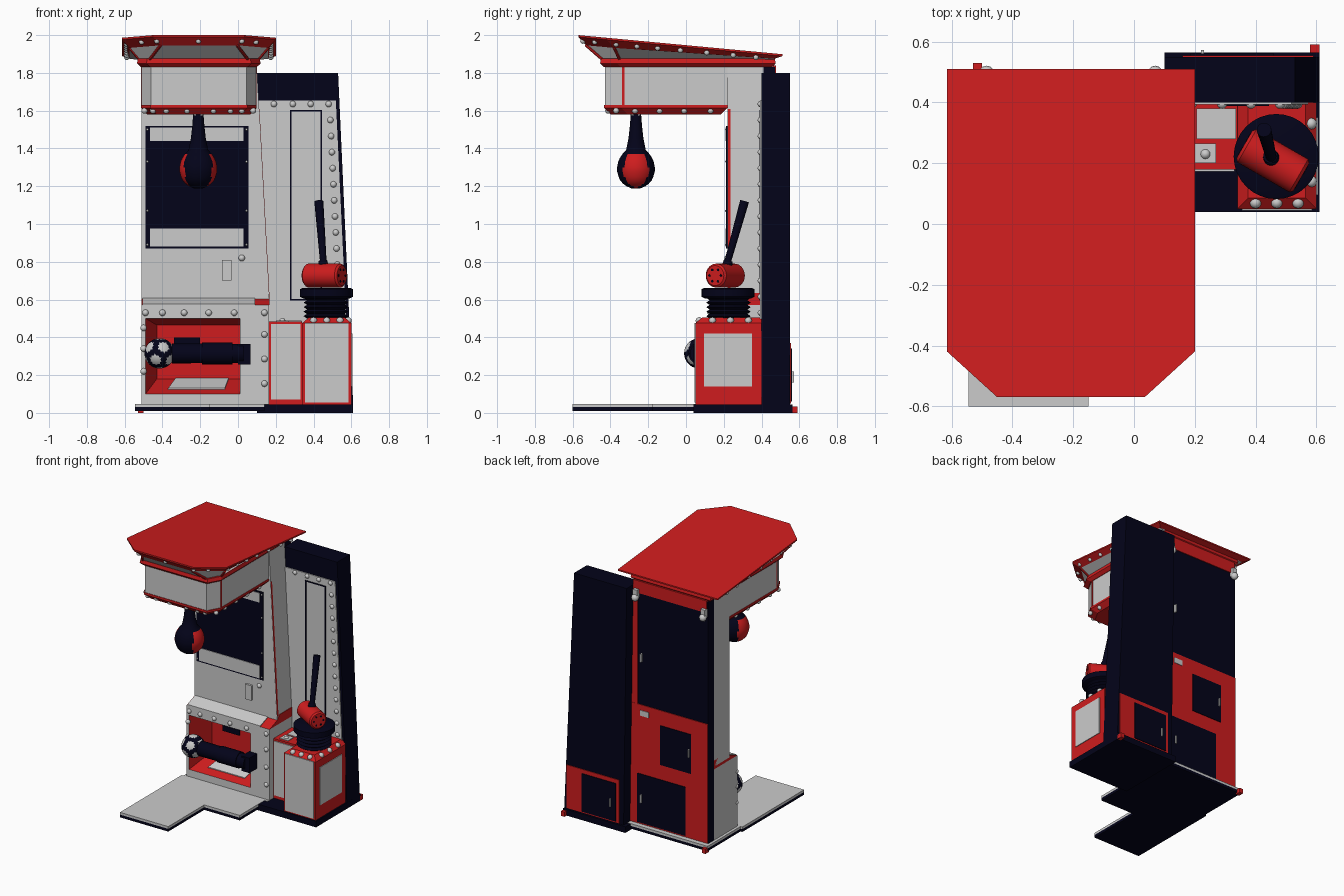
import bpy, bmesh, math
from mathutils import Vector, Matrix

cube = bpy.data.objects.get("Cube")
if cube:
    bpy.data.objects.remove(cube, do_unlink=True)


def material(name, r, g, b):
    m = bpy.data.materials.new(name)
    m.use_nodes = True
    m.diffuse_color = (r, g, b, 1)
    m.node_tree.nodes["Principled BSDF"].inputs["Base Color"].default_value = (r, g, b, 1)
    return m


MATS = [material("grey panel", .6, .6, .6), material("red paint", .62, .012, .013),
        material("navy paint", .001, .001, .01), material("light metal", .6, .6, .6)]
GREY, RED, NAVY, METAL = range(4)


def finish(name, bm, smooth=False):
    bmesh.ops.recalc_face_normals(bm, faces=bm.faces)
    mesh = bpy.data.meshes.new(name)
    bm.to_mesh(mesh)
    bm.free()
    for m in MATS:
        mesh.materials.append(m)
    ob = bpy.data.objects.new(name, mesh)
    bpy.context.collection.objects.link(ob)
    if smooth:
        bpy.ops.object.select_all(action='DESELECT')
        ob.select_set(True)
        bpy.context.view_layer.objects.active = ob
        bpy.ops.object.shade_smooth_by_angle(angle=math.radians(40))
    return ob


def loft(name, rings, mats, smooth=False):
    """Skin a list of rings; mats = start cap, each band, end cap (or one colour)."""
    if isinstance(mats, int):
        mats = [mats] * (len(rings) + 1)
    bm = bmesh.new()
    vs = [[bm.verts.new(p) for p in ring] for ring in rings]
    bm.faces.new(vs[0]).material_index = mats[0]
    bm.faces.new(vs[-1]).material_index = mats[-1]
    n = len(vs[0])
    for k, (a, b) in enumerate(zip(vs, vs[1:])):
        for i in range(n):
            j = (i + 1) % n
            bm.faces.new((a[i], a[j], b[j], b[i])).material_index = mats[k + 1]
    return finish(name, bm, smooth)


def prism(name, pts, axis, lo, hi, mat):
    def ring(h):
        return [p[:axis] + (h,) + p[axis:] for p in pts]
    return loft(name, [ring(lo), ring(hi)], mat)


def box(name, xs, ys, zs, mat):
    (a, b), (c, d) = xs, ys
    return prism(name, [(a, c), (b, c), (b, d), (a, d)], 2, *zs, mat)


def rect(x0, x1, z0, z1, y):
    return [(x0, y, z0), (x1, y, z0), (x1, y, z1), (x0, y, z1)]


def lathe(name, cx, cy, profile, mat, n=24):
    rings = [[(cx + r * math.cos(t * math.tau / n), cy + r * math.sin(t * math.tau / n), z)
              for t in range(n)] for r, z in profile]
    return loft(name, rings, mat, True)


def tube(name, p, q, r0, r1, mat, n=20):
    p, q = Vector(p), Vector(q)
    rot = (q - p).to_track_quat('Z', 'Y')
    rings = [[tuple(c + rot @ Vector((r * math.cos(t * math.tau / n), r * math.sin(t * math.tau / n), 0)))
              for t in range(n)] for c, r in ((p, r0), (q, r1))]
    return loft(name, rings, mat, True)


def bolts(name, points, r=.017):
    bm = bmesh.new()
    for p in points:
        bmesh.ops.create_uvsphere(bm, u_segments=12, v_segments=8, radius=r, matrix=Matrix.Translation(p))
    for f in bm.faces:
        f.material_index = METAL
    finish(name, bm, True)


def outline(grow, x0, x1, y0, y1, cx, cy):
    """Rectangle with cut front corners, seen from above."""
    x0, x1, y0, y1 = x0 - grow, x1 + grow, y0 - grow, y1 + grow
    return [(x0, y1), (x0, y0 + cy), (x0 + cx, y0), (x1 - cx, y0), (x1, y0 + cy), (x1, y1)]


def flat(pts, z):
    return [(x, y, z) for x, y in pts]


# Floor plates and base
box("tower_base", (.1, .61), (.04, .565), (0, .045), NAVY)
for name, xs, ys in (("long_step", (-.545, -.15), (-.6, .12)), ("short_step", (-.15, .14), (-.18, .12)),
                     ("cabinet_base", (-.53, .165), (.11, .505))):
    box(name, xs, ys, (.01, .03), NAVY)
    box(name + "_top", xs, ys, (.03, .047), GREY)
for i, x in enumerate((-.515, .595)):
    box(f"rear_foot_{i}", (x - .015, x + .015), (.49 + .06 * i, .53 + .06 * i), (0, .035), RED)

# Lower cabinet with a tapered recess
loft("lower_cabinet", [rect(-.51, .165, .04, .57, .41), rect(-.51, .165, .04, .57, .13),
                       rect(-.49, .01, .1, .5, .13), rect(-.43, .01, .18, .465, .31)],
     [GREY, GREY, GREY, RED, RED])
loft("recess_floor_plate", [[(-.37, .18, .125 + h), (-.07, .18, .125 + h), (-.05, .305, .179 + h),
                             (-.33, .305, .179 + h)] for h in (0, .006)], GREY)
box("recess_slot", (-.34, -.2), (.302, .31), (.36, .4), NAVY)
prism("cabinet_ledge", [(.13, .57), (.222, .605), (.25, .635), (.41, .635), (.41, .57)], 0, -.51, .167, RED)
loft("ledge_panel", [[(x, y, z + h) for x, y, z in ((-.505, .13, .572), (.09, .13, .572),
                     (.09, .22, .605), (-.505, .22, .605))] for h in (-.004, .004)], GREY)
bolts("cabinet_bolts", [(x, .13, .53) for x in (-.49, -.4, -.285, -.155, -.02, .14)]
      + [(.14, .13, z) for z in (.415, .285, .155)] + [(-.5, .13, z) for z in (.45, .34, .22)])


# Column with a sloping right side, and its back box
def column(name, y0, y1, z0, z1, mat):
    return prism(name, [(-.51, z0), (.165, z0), (.165, .6), (.1, z1), (-.51, z1)], 1, y0, y1, mat)


column("column", .22, .41, .59, 1.83, GREY)
column("column_back", .4, .47, .04, 1.83, NAVY)
prism("column_edge_strip", [(.155, .63), (.166, .63), (.1135, 1.61), (.1, 1.61)], 1, .222, .236, RED)
prism("back_edge_strip", [(.065, .9), (.149, .9), (.104, 1.75), (.065, 1.75)], 1, .46, .474, RED)
box("back_top_strip", (-.5, .1), (.46, .476), (1.75, 1.84), RED)
box("back_panel", (-.508, .15), (.46, .475), (.05, .93), RED)
box("back_service_door", (-.375, -.125), (.46, .48), (.53, .82), NAVY)
box("back_lower_door", (-.33, .065), (.46, .48), (.06, .42), NAVY)
box("back_label", (-.03, .04), (.46, .479), (.85, .89), GREY)
for x, z in ((-.36, .68), (.03, .24), (.03, 1.28)):
    box("door_handle", (x - .005, x + .005), (.468, .49), (z - .03, z + .03), METAL)
for x in (-.485, .07):
    bolts("rear_latch", [(x, .495, 1.72)], .026)
    box("rear_latch_plate", (x - .018, x + .018), (.47, .5), (1.72, 1.78), METAL)

# Display panel and coin slot on the column
box("display_panel", (-.49, .055), (.213, .22), (.87, 1.52), NAVY)
for name, z0, z1 in (("upper", 1.44, 1.51), ("lower", .88, .975)):
    box(name + "_display_strip", (-.465, .03), (.209, .214), (z0, z1), GREY)
bolts("display_screws", [(x, .213, z) for x in (-.48, .045) for z in (.89, 1.07, 1.33, 1.5)], .006)
box("coin_plate", (-.085, -.035), (.205, .22), (.7, .81), GREY)
bolts("coin_button", [(.02, .22, .82)])

# Overhanging head
HEAD = (-.51, .095, -.43, .45, .05, .09)
ROOF = (-.615, .2, -.57, .51, .165, .15)
loft("head_box", [flat(outline(0, *HEAD[:3], .3, *HEAD[4:]), z) for z in (1.62, 1.84)], GREY)
under = HEAD[:3] + (.215,) + HEAD[4:]
loft("head_lower_trim", [flat(outline(g, *under), z) for g, z in ((-.03, 1.58), (.004, 1.615), (.004, 1.63))], RED)
loft("head_upper_trim", [flat(outline(g, *HEAD), z) for g, z in ((.004, 1.83), (.025, 1.85), (.02, 1.875))], RED)
for x in (-.51, .095):
    box("head_side_trim", (x - .003, x + .003), (-.338, -.326), (1.62, 1.84), RED)
bolts("head_bolts", [(x, -.412, 1.6) for x in (-.45, -.38, -.27, -.13, -.04, .02)]
      + [(x, y, 1.6) for x in (-.495, .08) for y in (-.37, -.27, -.14, -.01, .13)], .016)


# Sloping flared roof
def slope(y):
    return 2 - (y + .57) * .0935


lip = [(x, y, slope(y)) for x, y in outline(0, *ROOF)]
rim = [(x, y, max(1.875, slope(y) - .05)) for x, y in outline(-.04, *ROOF)]
neck = flat(outline(.01, *HEAD), 1.868)
loft("roof", [lip, [(x, y, z - .01) for x, y, z in lip], rim, neck], [RED, RED, RED, GREY, GREY])
for a, b in zip(rim[1:5], neck[1:5]):
    tube("roof_rib", a, b, .008, .008, RED, 8)
side = (-.37, -.26, -.15, -.03, .11, .25, .37)
bolts("roof_bolts", [(x, -.546, 1.968) for x in (-.43, -.21, .02)]
      + [(x, y, slope(y) - .03) for x in (-.589, .174) for y in side]
      + [(x, -.483, 1.963) for x in (-.51, .095)], .014)

# Hanging punch bag with side gores
bag = lathe("punch_bag", -.21, -.265, [(.02, 1.187), (.05, 1.2), (.068, 1.213), (.083, 1.23), (.092, 1.25),
            (.1, 1.28), (.1, 1.3), (.094, 1.33), (.085, 1.35), (.072, 1.37), (.052, 1.392), (.04, 1.45),
            (.032, 1.52), (.026, 1.6)], NAVY, 48)
for f in bag.data.polygons:
    x, y, z = f.center - Vector((-.21, -.265, 1.285))
    if (1.15 * y / (abs(x) + .001)) ** 2 + abs(z / .093) ** 4 < 1:
        f.material_index = RED
box("bag_mount", (-.235, -.185), (-.29, -.24), (1.575, 1.62), GREY)

# Kick ball on its swing arm
tube("kick_arm", (-.35, .07, .315), (.03, .07, .315), .053, .05, NAVY)
tube("kick_arm_sleeve", (-.19, .07, .315), (-.03, .07, .315), .058, .058, NAVY)
box("kick_arm_mount", (0, .065), (.04, .14), (.255, .365), NAVY)
bm = bmesh.new()
seeds = [v.co.normalized() for v in bmesh.ops.create_icosphere(bm, subdivisions=1, radius=1)["verts"]]
bm.clear()
bmesh.ops.create_icosphere(bm, subdivisions=4, radius=.08)
for f in bm.faces:
    d = f.calc_center_median().normalized()
    f.material_index = GREY if max(d.dot(s) for s in seeds) > .92 else NAVY
bmesh.ops.translate(bm, verts=bm.verts, vec=(-.415, .07, .315))
finish("kick_ball", bm, True)

# Side tower
prism("tower", [(.125, .04), (.61, .04), (.53, 1.8), (.1, 1.8)], 1, .4, .55, NAVY)
prism("tower_front_panel", [(.17, .05), (.594, .05), (.518, 1.655), (.1, 1.655)], 1, .393, .4, GREY)
for xs, zs in (((.275, .283), (.6, 1.6)), ((.437, .445), (.6, 1.6)),
               ((.275, .445), (.595, .603)), ((.275, .445), (1.595, 1.603))):
    box("tower_panel_line", xs, (.388, .394), zs, NAVY)
bolts("tower_bolts", [(x, .396, 1.635) for x in (.19, .29, .385, .48)]
      + [(.489 + .048 * .085 * i, .396, 1.55 - .085 * i) for i in range(13)])
box("tower_back_panel", (.16, .59), (.54, .555), (.05, .37), RED)
box("tower_back_door", (.185, .46), (.54, .561), (.06, .34), NAVY)
box("tower_door_handle", (.22, .23), (.55, .572), (.16, .22), METAL)

# Pedestal and the link box beside it
box("link_box", (.16, .34), (.18, .4), (.04, .485), RED)
box("link_front_panel", (.175, .33), (.173, .18), (.07, .47), GREY)
box("link_rear_top", (.205, .335), (.28, .38), (.48, .49), GREY)
box("link_button_plate", (.2, .27), (.2, .265), (.48, .49), GREY)
bolts("link_button", [(.235, .23, .485)])
loft("pedestal", [flat(((.34 + g, .05 + g), (.6 - g, .05 + g), (.6 - g, .4), (.34 + g, .4)), z)
                  for g, z in ((0, .04), (0, .475), (.035, .505))], RED)
box("pedestal_front_panel", (.355, .585), (.044, .05), (.055, .475), GREY)
box("pedestal_side_panel", (.6, .605), (.095, .35), (.14, .42), GREY)
bolts("pedestal_bolts", [(x, .07, .488) for x in (.4, .47, .54)]
      + [(.583, y, .488) for y in (.14, .235, .33)], .019)

# Bellows, strike pad and mallet
folds = [(.1 + .018 * (i % 2), .5 + .012 * i) for i in range(10)]
lathe("bellows", .465, .225, folds, NAVY)
lathe("strike_pad", .468, .222, [(.12, .605), (.14, .615), (.14, .655), (.13, .66)], NAVY, 32)
mid, along = Vector((.457, .208, .727)), Vector((.87, -.5, 0)).normalized()
tube("mallet_head", mid - along * .098, mid + along * .098, .063, .063, RED, 28)
across = Vector((-along.y, along.x, 0))
for end in (-1, 1):
    tube("mallet_end_bevel", mid + along * end * .098, mid + along * end * .108, .063, .053, RED, 28)
    for i in range(6):
        a = i * math.tau / 6
        spot = mid + along * end * .107 + across * math.cos(a) * .035 + Vector((0, 0, math.sin(a) * .035))
        tube("mallet_end_dot", spot, spot + along * end * .003, .007, .007, NAVY, 8)
tube("mallet_collar", (.453, .215, .77), (.449, .224, .805), .028, .024, NAVY)
tube("mallet_handle", (.453, .215, .78), (.428, .31, 1.12), .017, .024, NAVY)
